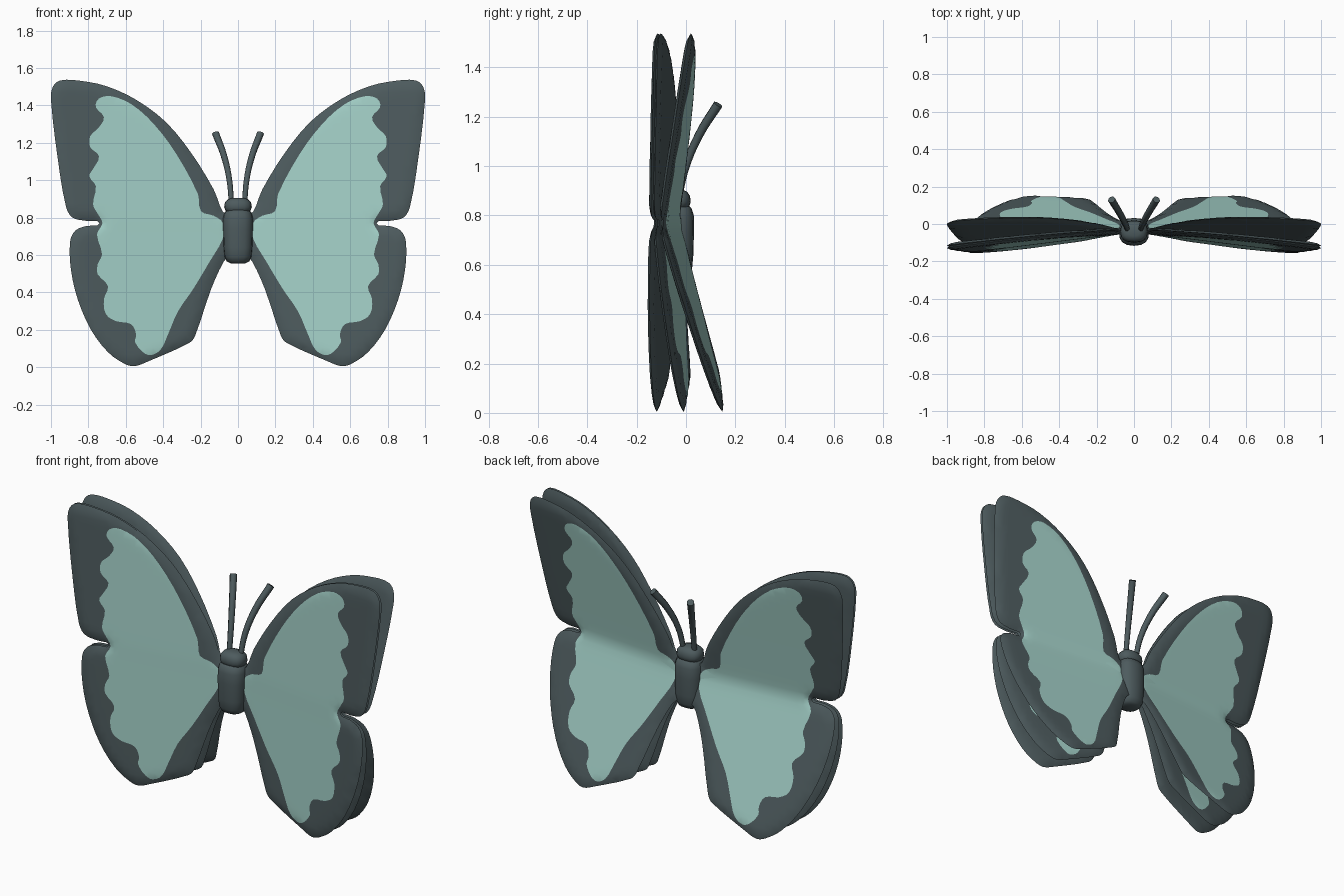
import bpy, bmesh, math
from mathutils import Vector
from mathutils.geometry import delaunay_2d_cdt, intersect_point_line

if "Cube" in bpy.data.objects:
    bpy.data.objects.remove(bpy.data.objects["Cube"])


def make_material(name, colour):
    mat = bpy.data.materials.new(name)
    mat.use_nodes = True
    mat.diffuse_color = (*colour, 1)
    mat.node_tree.nodes["Principled BSDF"].inputs["Base Color"].default_value = (*colour, 1)
    return mat


dark = make_material("dark slate", (.075, .105, .112))
teal = make_material("pale teal", (.37, .635, .58))


def finish(name, bm, materials, angle=40):
    """Turn a bmesh into a smooth-shaded object."""
    bmesh.ops.recalc_face_normals(bm, faces=bm.faces)
    mesh = bpy.data.meshes.new(name)
    bm.to_mesh(mesh)
    bm.free()
    for mat in materials:
        mesh.materials.append(mat)
    obj = bpy.data.objects.new(name, mesh)
    bpy.context.collection.objects.link(obj)
    bpy.ops.object.select_all(action='DESELECT')
    obj.select_set(True)
    bpy.context.view_layer.objects.active = obj
    bpy.ops.object.shade_smooth_by_angle(angle=math.radians(angle))


def smooth_loop(points, steps):
    """Closed smooth curve through the points."""
    pts = [Vector(p) for p in points]
    result = []
    for i in range(len(pts)):
        a, b, c, d = (pts[(i + k) % len(pts)] for k in (-1, 0, 1, 2))
        # tangents scaled to the span keep tight corners from overshooting
        span = (c - b).length
        m1 = (c - a).normalized() * span
        m2 = (d - b).normalized() * span
        for s in range(steps):
            t = s / steps
            result.append(b * (2*t**3 - 3*t**2 + 1) + m1 * (t**3 - 2*t**2 + t)
                          + c * (3*t**2 - 2*t**3) + m2 * (t**3 - t**2))
    return result


def inside(p, loop):
    hit = False
    for a, b in zip(loop, loop[1:] + loop[:1]):
        if (a.y > p.y) != (b.y > p.y):
            if p.x < a.x + (p.y - a.y) / (b.y - a.y) * (b.x - a.x):
                hit = not hit
    return hit


def rim_distance(p, loop):
    best = 9
    for a, b in zip(loop, loop[1:] + loop[:1]):
        q, t = intersect_point_line(p, a, b)
        q = a if t < 0 else b if t > 1 else q.to_2d()
        best = min(best, (p - q).length)
    return best


# Wing silhouette and coloured panel in the x-z plane
OUTLINE = [(.03, .8), (.08, .83), (.13, .95), (.25, 1.145), (.385, 1.31), (.545, 1.43),
           (.705, 1.503), (.85, 1.532), (.95, 1.533), (.99, 1.5), (1, 1.43), (.963, 1.11),
           (.92, .86), (.885, .8), (.81, .782), (.74, .77), (.81, .755), (.87, .73),
           (.898, .67), (.893, .52), (.856, .36), (.786, .2), (.695, .08), (.61, .02),
           (.556, .005), (.49, .027), (.26, .13), (.23, .166), (.144, .417), (.075, .567),
           (.03, .62)]
PANEL = [(.08, .77), (.13, .81), (.198, .834), (.214, .925), (.33, 1.14), (.45, 1.3), (.57, 1.406),
         (.68, 1.449), (.745, 1.435), (.76, 1.39), (.717, 1.337), (.743, 1.283), (.79, 1.235),
         (.79, 1.176), (.743, 1.128), (.775, 1.06), (.795, 1.02), (.76, .968), (.775, .87),
         (.75, .82), (.725, .77), (.754, .71), (.727, .604), (.75, .55), (.75, .497), (.695, .433),
         (.717, .364), (.706, .283), (.652, .246), (.572, .23), (.545, .176), (.55, .134),
         (.508, .08), (.465, .064), (.412, .096), (.374, .176), (.32, .3), (.24, .417),
         (.15, .567), (.08, .69)]
HINGE = .77
outline = smooth_loop(OUTLINE, 3)
panel = smooth_loop(PANEL, 3)

# Shared flat triangulation: rim, panel border and an interior grid
STEP = .035
grid = [Vector((i * STEP, HINGE + j * STEP)) for i in range(30) for j in range(-22, 23)]
grid = [p for p in grid if inside(p, outline) and rim_distance(p, outline) > .012
        and rim_distance(p, panel) > .01]


def loop_edges(start, count):
    return [(start + i, start + (i + 1) % count) for i in range(count)]


edges = loop_edges(0, len(outline)) + loop_edges(len(outline), len(panel))
flat, _, tris, *_ = delaunay_2d_cdt(outline + panel + grid, edges, [], 0, 1e-5)
centres = [sum((flat[i] for i in t), Vector((0, 0))) / 3 for t in tris]
wing_tris = [(t, c.y, inside(c, panel)) for t, c in zip(tris, centres) if inside(c, outline)]
rim = [rim_distance(p, outline) for p in flat]


def wing(name, side, base, sweep, upper, lower, front_top, back_top):
    """One puffed wing; upper and lower set how far each half leans back.
    The panel is coloured up to front_top and back_top on the two surfaces."""
    bm = bmesh.new()
    front, back = [], []
    for p, d in zip(flat, rim):
        lift = math.hypot(p.y - HINGE, .02) - .02
        y = base - sweep * p.x + lift * (upper if p.y > HINGE else lower)
        half = .014 * math.sqrt(1 - (1 - min(d / .07, 1)) ** 2)
        front.append(bm.verts.new((side * p.x, y - half, p.y)))
        back.append(front[-1] if d < 1e-4 else bm.verts.new((side * p.x, y + half, p.y)))
    for tri, z, in_panel in wing_tris:
        for layer, top in ((front, front_top), (back, back_top)):
            verts = [layer[i] for i in tri]
            if not bm.faces.get(verts):
                bm.faces.new(verts).material_index = int(in_panel and z < top)
    bmesh.ops.delete(bm, geom=[v for v in bm.verts if not v.link_faces], context='VERTS')
    finish(name, bm, (dark, teal), 60)


FULL, LOW, NONE = 2, HINGE + .08, 0
for side, label in ((1, "left"), (-1, "right")):
    wing(label + "_front_wing", side, -.03, .125, .04, -.025, FULL, NONE)
    wing(label + "_middle_wing", side, -.024, .115, .035, .105, LOW, LOW)
    wing(label + "_back_wing", side, -.03, .082, .167, .3, LOW, FULL)


def lathe(name, profile, centre_y, depth, sides=16):
    """Stack of slightly squared oval rings from (z, radius) pairs."""
    bm = bmesh.new()
    rings = []
    for z, r in profile:
        ring = []
        for i in range(sides):
            a = 2 * math.pi * i / sides
            c, s = math.cos(a), math.sin(a)
            x = math.copysign(abs(c) ** .8, c) * r
            y = math.copysign(abs(s) ** .8, s) * r * depth
            ring.append(bm.verts.new((x, centre_y + y, z)))
        rings.append(ring)
    for low, high in zip(rings, rings[1:]):
        for i in range(sides):
            j = (i + 1) % sides
            bm.faces.new((low[i], low[j], high[j], high[i]))
    bm.faces.new(rings[0])
    bm.faces.new(rings[-1])
    finish(name, bm, (dark,), 50)


# Body and head
lathe("body", [(.555, .04), (.565, .06), (.59, .073), (.64, .078), (.74, .081),
               (.8, .08), (.83, .07), (.845, .05)], -.042, .92)
lathe("head", [(.825, .05), (.835, .066), (.855, .074), (.88, .07), (.897, .055), (.905, .03)],
      -.04, .8)

# Antennae
for side, label in ((1, "left"), (-1, "right")):
    curve = bpy.data.curves.new(label + "_antenna", 'CURVE')
    curve.dimensions = '3D'
    curve.bevel_depth = .019
    curve.bevel_resolution = 2
    curve.resolution_u = 5
    curve.use_fill_caps = True
    path = [(.035, -.03, .87), (.046, 0, 1), (.075, .055, 1.13), (.12, .13, 1.25)]
    spline = curve.splines.new('BEZIER')
    spline.bezier_points.add(len(path) - 1)
    for i, (point, (x, y, z)) in enumerate(zip(spline.bezier_points, path)):
        point.co = (side * x, y, z)
        point.radius = .75 + .1 * i
        point.handle_left_type = point.handle_right_type = 'AUTO'
    curve.materials.append(dark)
    antenna = bpy.data.objects.new(label + "_antenna", curve)
    bpy.context.collection.objects.link(antenna)
